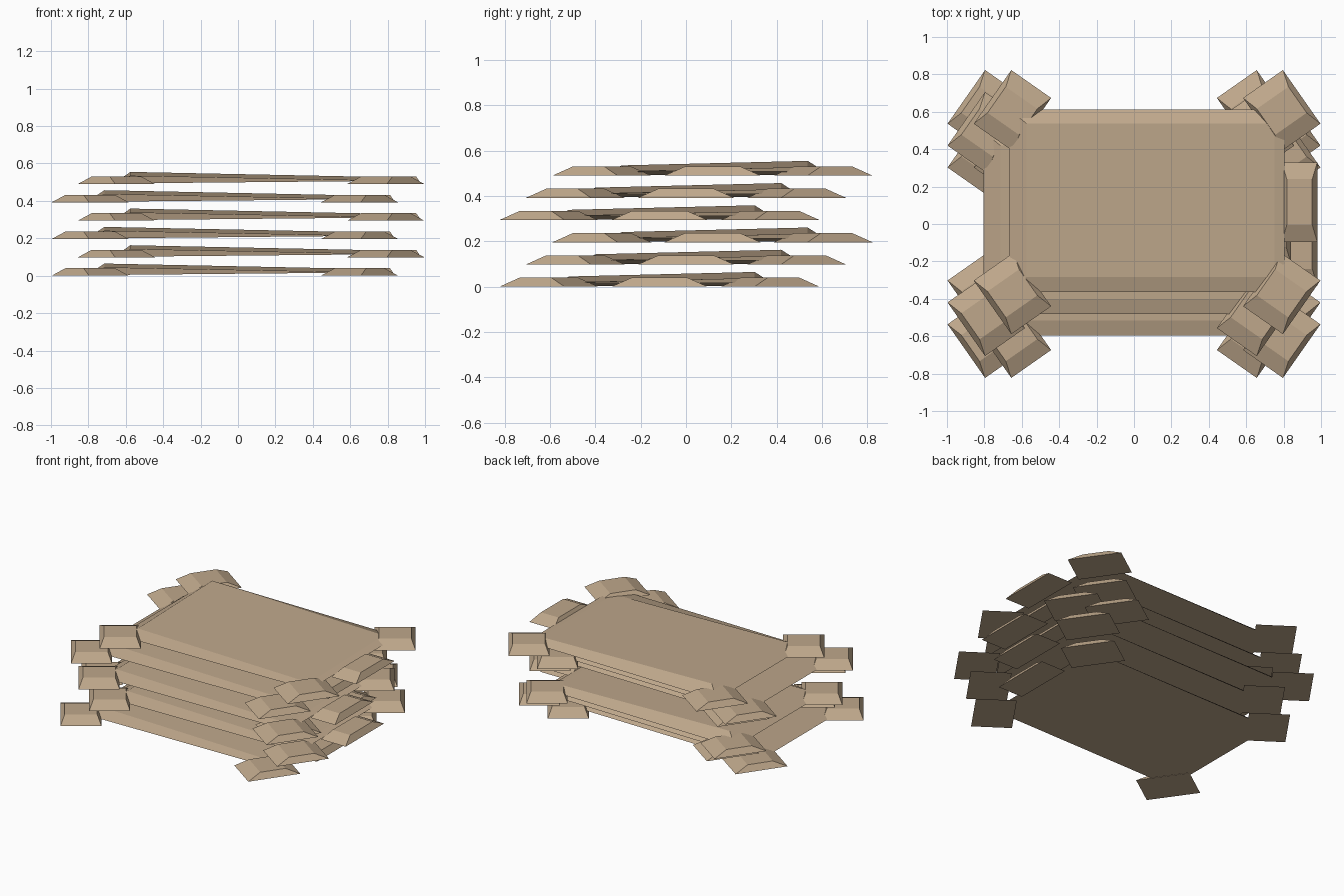
import bpy
import bmesh
import math
from mathutils import Matrix, Vector

cube = bpy.data.objects.get("Cube")
if cube:
    bpy.data.objects.remove(cube, do_unlink=True)

stone = bpy.data.materials.new("sandstone")
stone.use_nodes = True
tone = (0.52, 0.39, 0.26, 1)
stone.diffuse_color = tone
stone.node_tree.nodes["Principled BSDF"].inputs["Base Color"].default_value = tone

STEP = 0.098          # height of one course
SHIFT_X = 0.07        # side to side stagger
SHIFT_Y = 0.117       # front to back stagger
BLOCK_HEIGHT = 0.04


def solid(name, bottom, top, matrix):
    """Closed solid between two four-sided loops."""
    bm = bmesh.new()
    low = [bm.verts.new(matrix @ Vector(p)) for p in bottom]
    high = [bm.verts.new(matrix @ Vector(p)) for p in top]
    bm.faces.new(low[::-1])
    bm.faces.new(high)
    for i in range(4):
        j = (i + 1) % 4
        bm.faces.new((low[i], low[j], high[j], high[i]))
    bmesh.ops.recalc_face_normals(bm, faces=bm.faces)
    mesh = bpy.data.meshes.new(name)
    bm.to_mesh(mesh)
    bm.free()
    mesh.materials.append(stone)
    obj = bpy.data.objects.new(name, mesh)
    bpy.context.collection.objects.link(obj)
    return obj


def loop(x0, x1, y0, y1, heights):
    corners = ((x0, y0), (x1, y0), (x1, y1), (x0, y1))
    return [(x, y, z) for (x, y), z in zip(corners, heights)]


def block(name, length, width, end_slope, side_slope, centre, angle=0.0):
    """Tapered block, long along its local x."""
    a, b = length / 2, width / 2
    c, d = a - end_slope, b - side_slope
    matrix = Matrix.Translation(centre) @ Matrix.Rotation(angle, 4, "Z")
    return solid(name, loop(-a, a, -b, b, [0] * 4),
                 loop(-c, c, -d, d, [BLOCK_HEIGHT] * 4), matrix)


for course in range(6):
    ox = SHIFT_X if course % 2 else -SHIFT_X
    oy = (course % 3 - 1) * SHIFT_Y
    oz = course * STEP
    origin = Vector((ox, oy, oz))

    # Wedge-shaped slab: thick at the left back corner, thin on the other side
    solid(f"slab_{course + 1}",
          loop(-0.735, 0.735, -0.48, 0.495, (0.003, 0.017, 0.017, 0.003)),
          loop(-0.645, 0.68, -0.40, 0.42, (0.045, 0.02, 0.038, 0.065)),
          Matrix.Translation(origin))

    # Diagonal blocks on the four corners
    for sx in (-1, 1):
        for sy in (-1, 1):
            place = ("front" if sy < 0 else "back") + ("_right" if sx < 0 else "_left")
            block(f"corner_block_{place}_{course + 1}", 0.35, 0.26, 0.09, 0.027,
                  origin + Vector((sx * 0.72, sy * 0.488, 0)),
                  -sx * sy * math.radians(55))

    # Straight block in the middle of one side
    block(f"side_block_{course + 1}", 0.425, 0.19, 0.09, 0.027,
          origin + Vector((0.815, 0, 0)), math.pi / 2)
